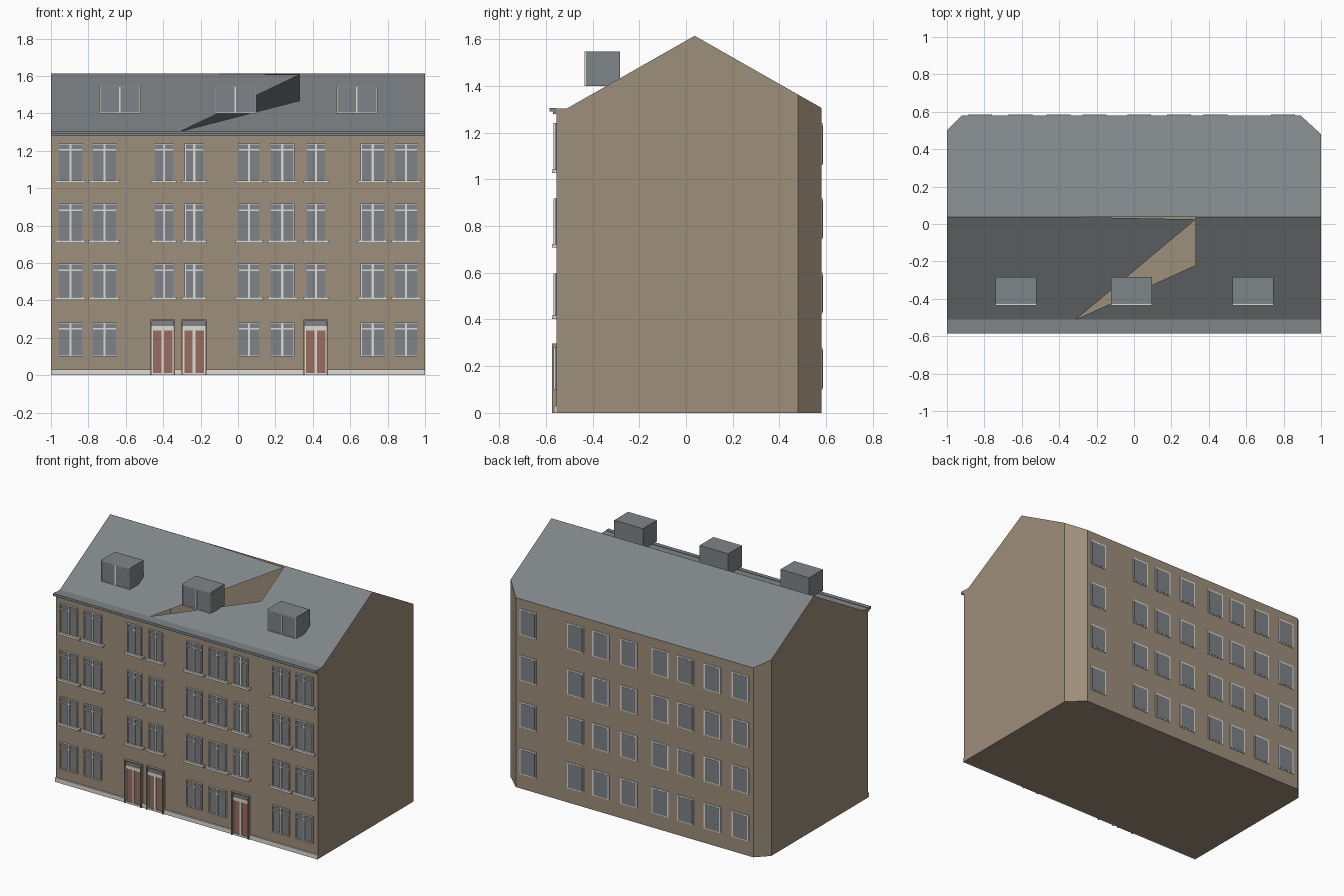
import bpy
import bmesh
from mathutils import Vector, Matrix

if "Cube" in bpy.data.objects:
    bpy.data.objects.remove(bpy.data.objects["Cube"], do_unlink=True)


def material(name, rgb):
    linear = [((c / 255 + 0.055) / 1.055) ** 2.4 for c in rgb]
    mat = bpy.data.materials.new(name)
    mat.use_nodes = True
    mat.diffuse_color = (*linear, 1)
    mat.node_tree.nodes["Principled BSDF"].inputs["Base Color"].default_value = (*linear, 1)
    return mat


PLASTER = material("tan plaster", (157, 142, 123))
SLATE = material("grey slate", (127, 133, 135))
GLASS = material("grey glass", (126, 131, 136))
TRIM = material("pale trim", (222, 219, 211))
DOOR = material("red brown door", (152, 108, 97))


def finish(name, bm, mat):
    mesh = bpy.data.meshes.new(name)
    bm.to_mesh(mesh)
    bm.free()
    mesh.materials.append(mat)
    obj = bpy.data.objects.new(name, mesh)
    bpy.context.collection.objects.link(obj)
    return obj


def boxes(name, mat, items):
    """One object made of boxes, each given as (x range, y range, z range)."""
    bm = bmesh.new()
    for ranges in items:
        centre = Vector([(a + b) / 2 for a, b in ranges])
        size = Vector([abs(b - a) for a, b in ranges])
        bmesh.ops.create_cube(bm, size=1, matrix=Matrix.Translation(centre) @ Matrix.Diagonal((*size, 1)))
    return finish(name, bm, mat)


def shell(name, mat, faces):
    """Open shell whose faces all point away from the middle of the house."""
    bm = bmesh.new()
    for points in faces:
        face = bm.faces.new([bm.verts.new(p) for p in points])
        face.normal_update()
        if face.normal.dot(face.calc_center_median() - Vector((0, 0, 0.6))) < 0:
            face.normal_flip()
    bmesh.ops.remove_doubles(bm, verts=bm.verts, dist=0.0005)
    return finish(name, bm, mat)


# Main dimensions
FRONT, BACK, LIP, RIDGE = -0.555, 0.581, -0.51, 0.037
EAVE, TOP = 1.303, 1.614
SLOPE = (TOP - EAVE) / (RIDGE - LIP)


def roof_z(y):
    return TOP - SLOPE * abs(y - RIDGE)


def on_roof(x, y):
    return (x, y, roof_z(y))


# Walls: footprint with clipped rear corners, plus two gables
footprint = [(-1, FRONT), (1, FRONT), (1, 0.48), (0.89, BACK), (-0.92, BACK), (-1, 0.50)]
walls = [[(x, y, 0) for x, y in footprint]]
walls.append([(-1, FRONT, 0), (1, FRONT, 0), (1, FRONT, EAVE), (-1, FRONT, EAVE)])
for (ax, ay), (bx, by) in zip(footprint[2:], footprint[3:]):
    walls.append([(ax, ay, 0), (bx, by, 0), on_roof(bx, by), on_roof(ax, ay)])
for x, corner in ((-1, 0.50), (1, 0.48)):
    walls.append([(x, FRONT, 0), (x, FRONT, EAVE), (x, LIP, EAVE), on_roof(x, RIDGE),
                  on_roof(x, corner), (x, corner, 0)])
shell("walls", PLASTER, walls)

# Roof: rear slope, front slopes, and a middle panel with an open gap
A, B = -0.31, 0.33
roof = [[on_roof(-1, RIDGE), on_roof(1, RIDGE)] + [on_roof(x, y) for x, y in footprint[2:]]]
for x0, x1 in ((-1, A), (B, 1)):
    roof.append([on_roof(x0, LIP), on_roof(x1, LIP), on_roof(x1, RIDGE), on_roof(x0, RIDGE)])
roof.append([on_roof(A, LIP), on_roof(A, RIDGE), on_roof(B, 0.025)])
roof.append([on_roof(A, LIP), on_roof(B, LIP), on_roof(B, -0.22)])
roof.append([(-1, FRONT, EAVE), (1, FRONT, EAVE), (1, LIP, EAVE), (-1, LIP, EAVE)])
shell("roof", SLATE, roof)

# Eaves gutter in two steps
boxes("eaves_gutter", SLATE, [
    ((-1, 1), (-0.585, FRONT), (1.289, 1.306)),
    ((-1, 1), (-0.570, FRONT), (1.280, 1.289)),
])


def frame_bars(x0, x1, z0, z1, y, w):
    """Four bars around an opening."""
    return [((x0, x0 + w), y, (z0, z1)), ((x1 - w, x1), y, (z0, z1)),
            ((x0, x1), y, (z0, z0 + w)), ((x0, x1), y, (z1 - w, z1))]


# Front windows: glass, frames with mullion and transom, sills on upper floors
columns = [(-0.963, -0.829), (-0.781, -0.647), (-0.449, -0.342), (-0.285, -0.182), (0.0, 0.118),
           (0.171, 0.303), (0.364, 0.470), (0.656, 0.786), (0.834, 0.963)]
door_columns = (2, 3, 6)
rows = [(0.10, 0.283), (0.41, 0.597), (0.715, 0.918), (1.035, 1.24)]
glass, frames, sills = [], [], []
for floor, (z0, z1) in enumerate(rows):
    for i, (x0, x1) in enumerate(columns):
        if floor == 0 and i in door_columns:
            continue
        depth = (-0.568, FRONT)
        mid = (x0 + x1) / 2
        glass.append(((x0, x1), (-0.560, FRONT), (z0, z1)))
        frames += frame_bars(x0, x1, z0, z1, depth, 0.006)
        frames.append(((mid - 0.006, mid + 0.006), depth, (z0, z1)))
        frames.append(((x0, x1), depth, (z1 - 0.039, z1 - 0.031)))
        if floor:
            sills.append(((x0 - 0.017, x1 + 0.017), (-0.574, FRONT), (z0 - 0.008, z0 + 0.007)))
boxes("front_window_glass", GLASS, glass)
boxes("front_window_frames", TRIM, frames)
boxes("front_window_sills", TRIM, sills)

# Doors: plaster surround, two leaves, pale bars, glass fanlight
surround, leaves, bars, fanlights = [], [], [], []
for mid in (-0.402, -0.235, 0.415):
    x0, x1 = mid - 0.066, mid + 0.066
    surround += [((x0, x0 + 0.008), (-0.574, FRONT), (0, 0.298)),
                 ((x1 - 0.008, x1), (-0.574, FRONT), (0, 0.298)),
                 ((x0, x1), (-0.574, FRONT), (0.291, 0.298))]
    a, b = x0 + 0.008, x1 - 0.008
    leaves.append(((a, b), (-0.561, FRONT), (0.0, 0.24)))
    fanlights.append(((a, b), (-0.561, FRONT), (0.262, 0.291)))
    bars += [((a, b), (-0.566, FRONT), (0.24, 0.264)),
             ((mid - 0.007, mid + 0.007), (-0.566, FRONT), (0.012, 0.24)),
             ((a, b), (-0.566, FRONT), (0, 0.012)),
             ((a, a + 0.006), (-0.566, FRONT), (0, 0.264)),
             ((b - 0.006, b), (-0.566, FRONT), (0, 0.264))]
boxes("door_surrounds", PLASTER, surround)
boxes("door_leaves", DOOR, leaves)
boxes("door_bars", TRIM, bars)
boxes("door_fanlights", GLASS, fanlights)

# Plinth strips between the doors
boxes("plinth", TRIM, [((a, b), (-0.564, FRONT), (0, 0.03)) for a, b in
                       ((-1, -0.468), (-0.336, -0.301), (-0.169, 0.349), (0.481, 1))])

# Rear windows: a pale plate with glass set over it
rear_glass, rear_plates = [], []
for z0, z1 in ((0.10, 0.28), (0.425, 0.60), (0.745, 0.92), (1.06, 1.24)):
    for mid in (0.797, 0.435, 0.241, 0.028, -0.211, -0.404, -0.608, -0.822):
        x0, x1 = mid - 0.064, mid + 0.064
        rear_plates.append(((x0, x1), (BACK, 0.585), (z0, z1)))
        rear_glass.append(((x0 + 0.010, x1 - 0.010), (BACK, 0.5865), (z0 + 0.006, z1 - 0.010)))
boxes("rear_window_frames", TRIM, rear_plates)
boxes("rear_window_glass", GLASS, rear_glass)

# Dormers: slate boxes with a framed pair of panes
bodies, panes, dormer_bars = [], [], []
for mid in (-0.631, -0.014, 0.636):
    x0, x1 = mid - 0.109, mid + 0.109
    bodies.append(((x0, x1), (-0.428, -0.283), (1.40, 1.547)))
    panes.append(((x0 + 0.004, x1 - 0.004), (-0.431, -0.428), (1.403, 1.543)))
    dormer_bars += frame_bars(x0, x1, 1.40, 1.547, (-0.435, -0.428), 0.005)
    dormer_bars.append(((mid - 0.004, mid + 0.004), (-0.435, -0.428), (1.40, 1.547)))
boxes("dormer_bodies", SLATE, bodies)
boxes("dormer_panes", GLASS, panes)
boxes("dormer_window_bars", TRIM, dormer_bars)
